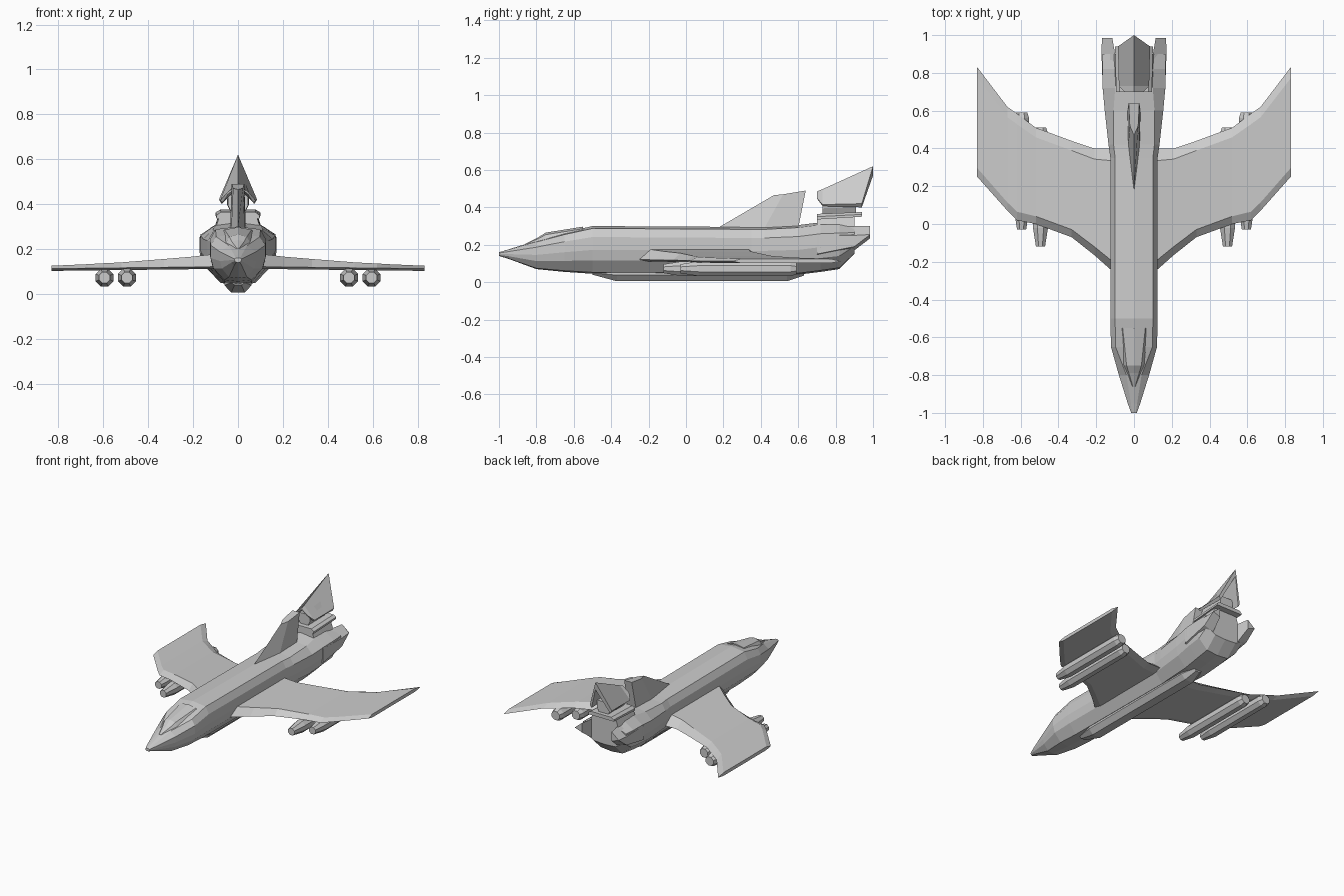
import bpy
import bmesh
from math import cos, sin, pi

cube = bpy.data.objects.get("Cube")
if cube:
    bpy.data.objects.remove(cube, do_unlink=True)

grey = bpy.data.materials.new("light_grey")
grey.use_nodes = True
grey.diffuse_color = (0.6, 0.6, 0.6, 1)
grey.node_tree.nodes["Principled BSDF"].inputs["Base Color"].default_value = grey.diffuse_color


def loft(name, rings, mirror=False):
    """Skin a closed solid through rings with equal point counts."""
    bm = bmesh.new()
    loops = [[bm.verts.new(p) for p in ring] for ring in rings]
    n = len(loops[0])
    for a, b in zip(loops, loops[1:]):
        for i in range(n):
            j = (i + 1) % n
            bm.faces.new((a[i], a[j], b[j], b[i]))
    bm.faces.new(loops[0])
    bm.faces.new(loops[-1])
    bmesh.ops.remove_doubles(bm, verts=bm.verts, dist=0.0005)
    if mirror:
        copy = bmesh.ops.duplicate(bm, geom=bm.verts[:] + bm.edges[:] + bm.faces[:])["geom"]
        for v in copy:
            if isinstance(v, bmesh.types.BMVert):
                v.co.x = -v.co.x
    bmesh.ops.recalc_face_normals(bm, faces=bm.faces)
    mesh = bpy.data.meshes.new(name)
    bm.to_mesh(mesh)
    bm.free()
    mesh.materials.append(grey)
    obj = bpy.data.objects.new(name, mesh)
    bpy.context.collection.objects.link(obj)
    return obj


def section(y, w, low, high, half):
    """Symmetric ring from a half profile given as width and height fractions."""
    pts = [(w * u, y, low + (high - low) * v) for u, v in half]
    return pts + [(-x, y, z) for x, y, z in reversed(pts) if x > 0]


# Fuselage: y, half width, bottom, top, shoulder width
BODY = [(0, 1), (0.8, 0.95), (1, 0.77), (1, 0.5), (0.9, 0.28), (0.5, 0.03), (0, 0)]
stations = [
    (-1, 0.015, 0.14, 0.16, 0.6), (-0.95, 0.033, 0.125, 0.175, 0.5),
    (-0.8, 0.08, 0.07, 0.222, 0.5), (-0.65, 0.122, 0.055, 0.265, 0.8),
    (-0.5, 0.125, 0.045, 0.3, 0.8), (0.35, 0.125, 0.04, 0.295, 0.8),
    (0.42, 0.135, 0.04, 0.295, 0.8), (0.6, 0.155, 0.04, 0.305, 0.7),
    (0.72, 0.166, 0.055, 0.32, 0.6), (0.82, 0.168, 0.07, 0.32, 0.6),
    (0.9, 0.166, 0.15, 0.3, 0.6)]
rings = []
for y, w, low, high, s in stations:
    half = [(s if i == 1 else u, v) for i, (u, v) in enumerate(BODY)]
    rings.append(section(y, w, low, high, half))
loft("fuselage", rings)

# Cockpit hood
HOOD = [(0, 1), (0.6, 0.8), (1, 0), (0, -0.2)]
loft("cockpit_hood", [section(*s, HOOD) for s in (
    (-0.86, 0.01, 0.2, 0.205), (-0.79, 0.045, 0.2, 0.24),
    (-0.75, 0.065, 0.21, 0.265), (-0.55, 0.1, 0.24, 0.297))])

# Belly keel
KEEL = [(0, 1), (1, 1), (1, 0.5), (0.5, 0), (0, 0)]
loft("belly_keel", [section(*s, KEEL) for s in (
    (-0.5, 0.03, 0.04, 0.06), (-0.37, 0.06, 0.005, 0.07),
    (0.54, 0.06, 0.005, 0.07), (0.63, 0.03, 0.035, 0.06))])

# Wings: span position, leading edge, trailing edge, top height
ribs = [
    (0.08, -0.28, 0.4, 0.18), (0.21, -0.165, 0.4, 0.165), (0.33, -0.07, 0.44, 0.155),
    (0.52, 0, 0.51, 0.14), (0.62, 0.02, 0.585, 0.135), (0.67, 0.07, 0.62, 0.132),
    (0.83, 0.25, 0.83, 0.125)]
rings = []
for x, lead, trail, top in ribs:
    chord = trail - lead
    low = 0.112 - 0.012 * x
    rings.append([
        (x, lead, low + 0.01), (x, lead + 0.08 * chord, top),
        (x, trail - 0.1 * chord, top), (x, trail, low + 0.01),
        (x, trail - 0.1 * chord, low), (x, lead + 0.08 * chord, low)])
loft("wings", rings, mirror=True)


# Under-wing pods, two on each side
def pod_ring(x, y, r):
    turn = [(i + 0.5) * pi / 4 for i in range(8)]
    return [(x + r * cos(a), y, 0.072 + r * sin(a)) for a in turn]


for name, x, start, end in (("inner_pods", 0.495, -0.12, 0.51), ("outer_pods", 0.595, -0.03, 0.59)):
    loft(name, [pod_ring(x, y, r) for y, r in (
        (start, 0.026), (start + 0.1, 0.043), (end - 0.03, 0.043), (end, 0.032))], mirror=True)
    loft(name + "_pylon", [[(x + dx, y, z) for dx, y in (
        (-0.012, start + 0.2), (0.012, start + 0.2), (0.012, end - 0.1), (-0.012, end - 0.1))]
        for z in (0.1, 0.125)], mirror=True)

# Dorsal intake fin: swept blade, thicker at the rear
loft("dorsal_fin", [
    [(0, 0.17, 0.29), (0.03, 0.42, 0.29), (0.035, 0.6, 0.29), (-0.035, 0.6, 0.29), (-0.03, 0.42, 0.29)],
    [(0, 0.47, 0.465), (0.022, 0.52, 0.47), (0.028, 0.64, 0.49), (-0.028, 0.64, 0.49), (-0.022, 0.52, 0.47)]])

# Tail: lower block, neck, overhanging slab and roof-shaped crest
ROOF = [(0, 1), (1, 0), (0.85, -0.1), (0, 0.75)]
BLOCK = [(0, 1), (0.7, 1), (1, 0)]
loft("tail_block", [section(*s, BLOCK) for s in (
    (0.7, 0.115, 0.25, 0.35), (0.78, 0.12, 0.25, 0.35), (0.9, 0.12, 0.25, 0.36))])
SLAB = [(0, 1), (0.8, 1), (1, 0.5), (1, 0), (0, 0)]
loft("tail_slab", [section(*s, SLAB) for s in (
    (0.7, 0.095, 0.335, 0.365), (0.94, 0.1, 0.35, 0.375))])
loft("tail_neck", [section(*s, KEEL) for s in (
    (0.73, 0.045, 0.35, 0.44), (0.91, 0.05, 0.35, 0.45))])
crest = [section(0.7, 0.05, 0.45, 0.485, ROOF), section(0.73, 0.08, 0.415, 0.497, ROOF),
         section(0.94, 0.085, 0.42, 0.62, ROOF)]
crest[-1] = [(x, y + (0.06 if z > 0.5 else 0), z) for x, y, z in crest[-1]]
loft("tail_crest", crest)

# Rear side nozzles
loft("rear_nozzles", [[(a, y, low), (b, y, low + 0.02), (b, y, high), (a, y, high + 0.05)]
     for y, a, b, low, high in (
         (0.7, 0.09, 0.165, 0.13, 0.25), (0.9, 0.1, 0.172, 0.17, 0.25),
         (0.985, 0.115, 0.17, 0.235, 0.25))], mirror=True)
